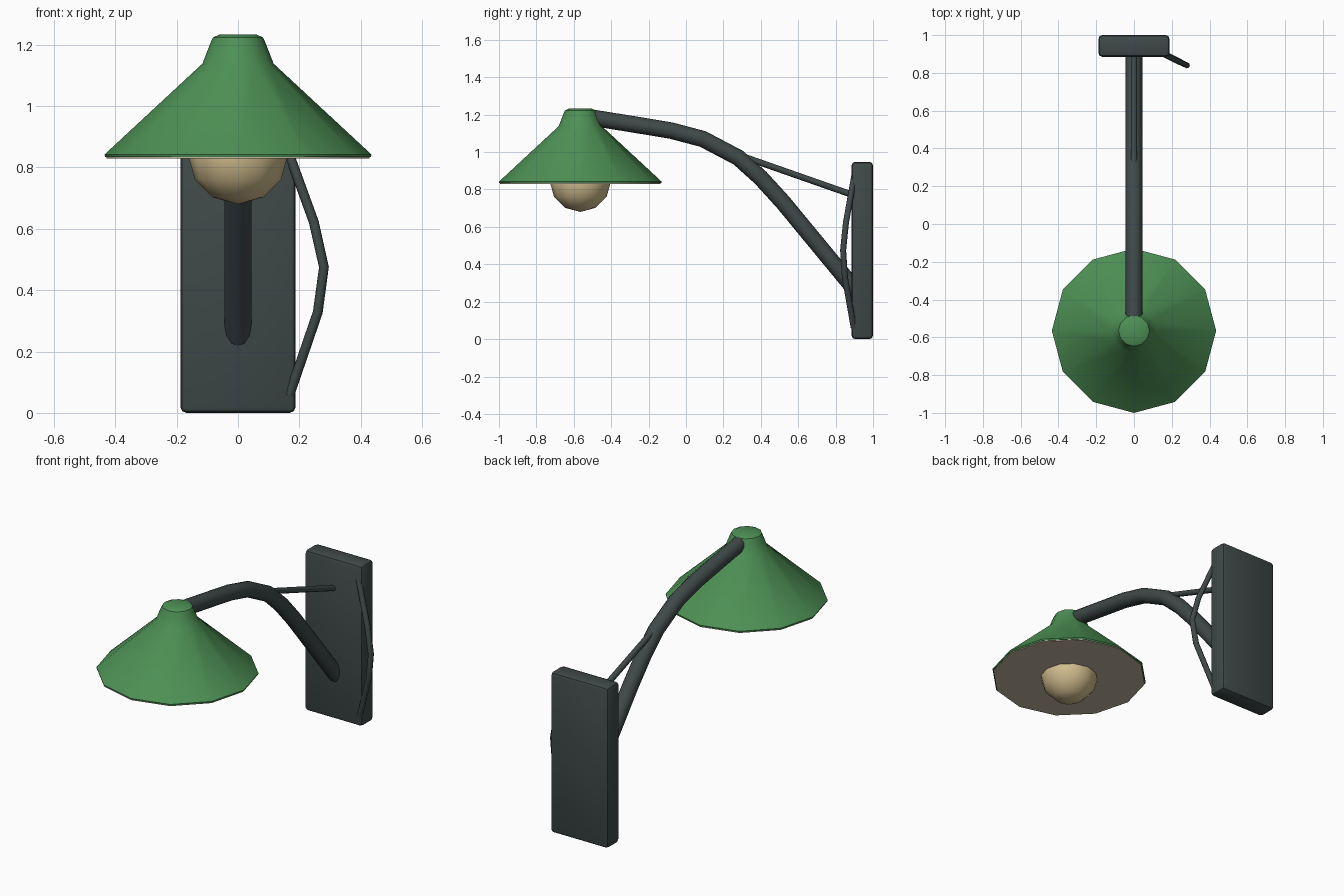
import bpy, bmesh, math
from mathutils import Matrix, Vector

cube = bpy.data.objects.get("Cube")
if cube:
    bpy.data.objects.remove(cube, do_unlink=True)


def material(name, rgb):
    m = bpy.data.materials.new(name)
    m.use_nodes = True
    m.diffuse_color = (*rgb, 1)
    bsdf = next(n for n in m.node_tree.nodes if n.type == 'BSDF_PRINCIPLED')
    bsdf.inputs["Base Color"].default_value = (*rgb, 1)
    return m


iron = material("dark iron", (0.05, 0.066, 0.066))
green = material("green enamel", (0.075, 0.28, 0.09))
cream = material("cream lining", (0.54, 0.46, 0.35))
glow = material("warm glass", (0.64, 0.51, 0.27))


def smooth(obj, degrees):
    bpy.ops.object.select_all(action='DESELECT')
    obj.select_set(True)
    bpy.context.view_layer.objects.active = obj
    bpy.ops.object.shade_smooth_by_angle(angle=math.radians(degrees))


def mesh_object(name, bm, mat, degrees=40):
    bmesh.ops.recalc_face_normals(bm, faces=bm.faces)
    me = bpy.data.meshes.new(name)
    bm.to_mesh(me)
    bm.free()
    me.materials.append(mat)
    obj = bpy.data.objects.new(name, me)
    bpy.context.collection.objects.link(obj)
    smooth(obj, degrees)
    return obj


def lathe(name, profile, sides, centre_y, mat):
    """Stack of rings (radius, z), capped at both ends."""
    bm = bmesh.new()
    rings = []
    for r, z in profile:
        angles = [math.tau * i / sides for i in range(sides)]
        rings.append([bm.verts.new((r * math.cos(a), centre_y + r * math.sin(a), z))
                      for a in angles])
    for low, high in zip(rings, rings[1:]):
        for i in range(sides):
            j = (i + 1) % sides
            bm.faces.new((low[i], low[j], high[j], high[i]))
    bm.faces.new(rings[0][::-1])
    bm.faces.new(rings[-1])
    return mesh_object(name, bm, mat)


def tube(name, points, radius, sides, mat):
    """Round bar along a path, with mitred joints and flat ends."""
    pts = [Vector(p) for p in points]
    bm = bmesh.new()
    rings = []
    for i, p in enumerate(pts):
        before = (p - pts[i - 1]).normalized() if i else Vector()
        after = (pts[i + 1] - p).normalized() if i < len(pts) - 1 else Vector()
        t = (before + after).normalized()
        u = t.cross(Vector((1, 0, 0))).normalized()
        v = t.cross(u)
        rings.append([bm.verts.new(p + radius * (u * math.cos(a) + v * math.sin(a)))
                      for a in (math.tau * k / sides for k in range(sides))])
    for low, high in zip(rings, rings[1:]):
        for k in range(sides):
            j = (k + 1) % sides
            bm.faces.new((low[k], low[j], high[j], high[k]))
    bm.faces.new(rings[0])
    bm.faces.new(rings[-1])
    return mesh_object(name, bm, mat, 50)


# Wall plate with softened edges
bm = bmesh.new()
bmesh.ops.create_cube(bm, size=1, matrix=Matrix.Translation((0, 0.9425, 0.474))
                      @ Matrix.Diagonal((0.376, 0.115, 0.948, 1)))
bmesh.ops.bevel(bm, geom=bm.edges[:], offset=0.02, segments=2,
                profile=0.5, affect='EDGES')
mesh_object("wall_plate", bm, iron)

# Curved arm, straight brace and side cable
tube("arm", [(0, 0.92, 0.245), (0, 0.52, 0.73), (0, 0.40, 0.862), (0, 0.28, 0.97),
             (0, 0.09, 1.07), (0, -0.08, 1.115), (0, -0.28, 1.148),
             (0, -0.54, 1.19)], 0.044, 12, iron)
tube("brace", [(0, 0.28, 0.985), (0, 0.90, 0.768)], 0.017, 8, iron)
tube("cable", [(0.155, 0.90, 0.875), (0.247, 0.855, 0.622), (0.28, 0.84, 0.475),
               (0.26, 0.85, 0.328), (0.168, 0.897, 0.06)], 0.016, 8, iron)

# Conical shade with rounded cap
LAMP_Y = -0.565
lathe("shade", [(0.433, 0.834), (0.435, 0.842), (0.116, 1.138), (0.092, 1.2),
                (0.082, 1.223), (0.06, 1.233)], 12, LAMP_Y, green)

# Flat lining beneath the shade
lathe("shade_lining", [(0.429, 0.829), (0.429, 0.836)], 12, LAMP_Y, cream)

# Bulb
bm = bmesh.new()
bmesh.ops.create_uvsphere(bm, u_segments=12, v_segments=6, radius=0.163,
                          matrix=Matrix.Translation((0, LAMP_Y, 0.843)))
mesh_object("bulb", bm, glow)
